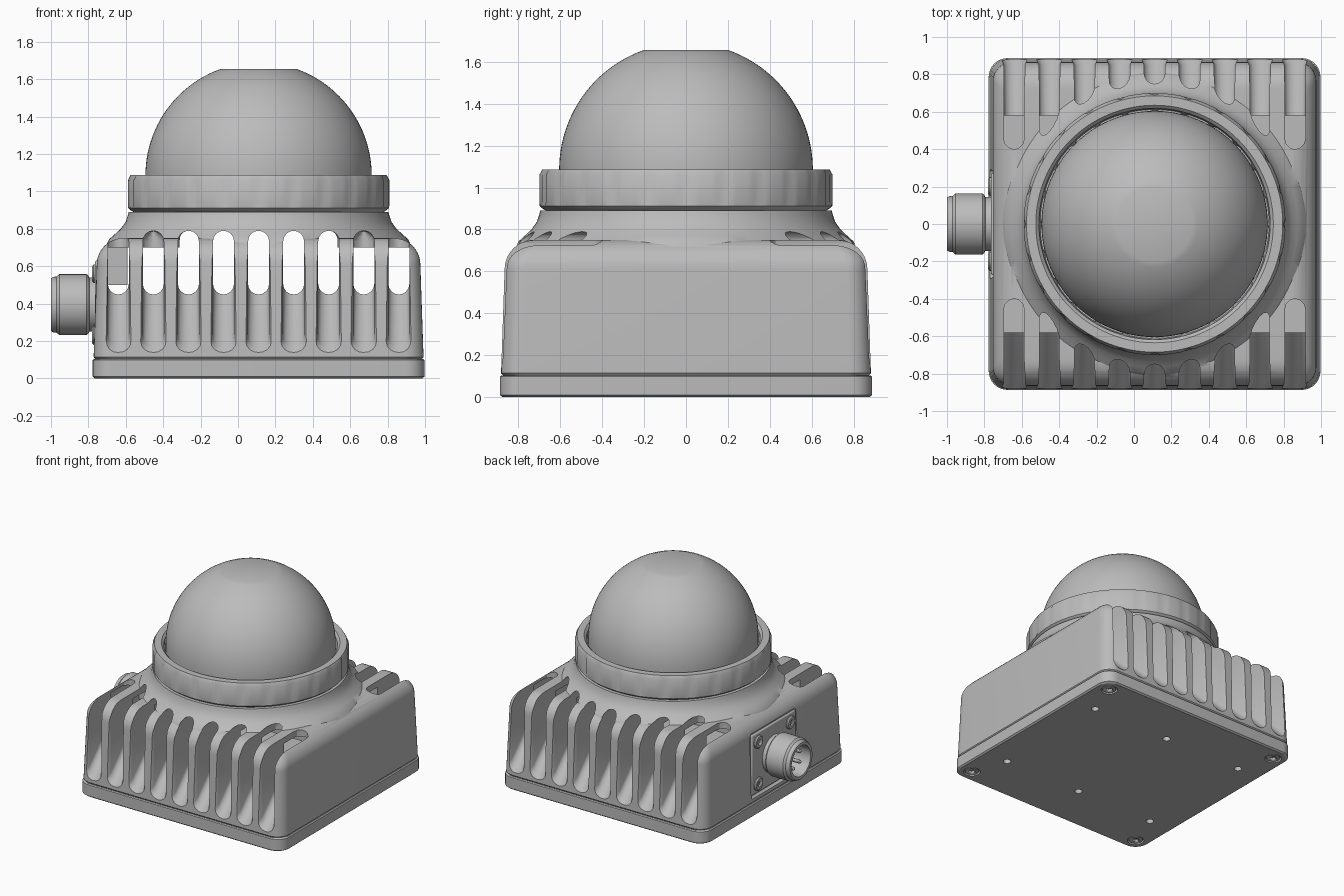
import bpy, bmesh
from math import sin, cos, pi, radians, sqrt
from mathutils import Matrix, Vector

if "Cube" in bpy.data.objects:
    bpy.data.objects.remove(bpy.data.objects["Cube"])

CX = 0.11          # housing centre
CONN_Z = 0.395     # connector axis height

grey = bpy.data.materials.new("plain_grey")
grey.use_nodes = True
grey.diffuse_color = (0.5, 0.5, 0.5, 1)
grey.node_tree.nodes["Principled BSDF"].inputs["Base Color"].default_value = (0.5, 0.5, 0.5, 1)


def finish(name, bm, angle=30):
    bmesh.ops.recalc_face_normals(bm, faces=bm.faces)
    mesh = bpy.data.meshes.new(name)
    bm.to_mesh(mesh)
    bm.free()
    mesh.materials.append(grey)
    ob = bpy.data.objects.new(name, mesh)
    bpy.context.collection.objects.link(ob)
    smooth(ob, angle)
    return ob


def smooth(ob, angle=30):
    bpy.ops.object.select_all(action='DESELECT')
    ob.select_set(True)
    bpy.context.view_layer.objects.active = ob
    bpy.ops.object.shade_smooth_by_angle(angle=radians(angle))


def loft(name, rings):
    """Skin equal-sized point rings and cap both ends."""
    bm = bmesh.new()
    rows = [[bm.verts.new(p) for p in ring] for ring in rings]
    n = len(rows[0])
    for a, b in zip(rows, rows[1:]):
        for i in range(n):
            j = (i + 1) % n
            bm.faces.new((a[i], a[j], b[j], b[i]))
    bm.faces.new(rows[0])
    bm.faces.new(rows[-1])
    return finish(name, bm)


def revolve(name, profile, at=(CX, 0, 0), axis='Z', n=96, radius=lambda r, z, i: r):
    """Turn a (radius, height) profile; axis 'X' points the height along -x."""
    rot = Matrix.Rotation(-pi / 2, 3, 'Y') if axis == 'X' else Matrix.Identity(3)
    rings = []
    for r, z in profile:
        ring = []
        for i in range(n):
            q, a = radius(r, z, i), 2 * pi * i / n
            ring.append(rot @ Vector((q * cos(a), q * sin(a), z)) + Vector(at))
        rings.append(ring)
    return loft(name, rings)


def rounded_square(half, z, r=0.1, seg=8):
    ring = []
    for k, (sx, sy) in enumerate(((1, 1), (-1, 1), (-1, -1), (1, -1))):
        for i in range(seg + 1):
            a = pi / 2 * (k + i / seg)
            ring.append((CX + sx * (half - r) + r * cos(a), sy * (half - r) + r * sin(a), z))
    return ring


def box(name, lo, hi, bevel=0.0):
    bm = bmesh.new()
    bmesh.ops.create_cube(bm, size=1)
    for v in bm.verts:
        v.co = [(l + h) / 2 + c * (h - l) for l, h, c in zip(lo, hi, v.co)]
    if bevel:
        bmesh.ops.bevel(bm, geom=bm.edges[:], offset=bevel, segments=3, affect='EDGES', profile=0.5)
    return finish(name, bm)


def combine(target, tool, op='DIFFERENCE'):
    mod = target.modifiers.new("cut", 'BOOLEAN')
    mod.operation, mod.object, mod.solver = op, tool, 'EXACT'
    bpy.context.view_layer.objects.active = target
    bpy.ops.object.modifier_apply(modifier=mod.name)
    bpy.data.objects.remove(tool)


def slot(dx, side, w=0.056, top=0.79):
    """Cooling slot: rounded top and bottom, floor rising inward, rounded inner end."""
    steps = [(0.95, 0.075), (0.885, 0.07), (0.85, w), (0.456, w), (0.428, w * 0.87),
             (0.408, w * 0.5), (0.401, w * 0.15)]
    rings = []
    for y, h in steps:
        floor = 0.135 + (0.885 - y) * 1.03
        ring = []
        for i in range(18):
            upper = i < 9
            a = pi * (i if upper else i - 1) / 8
            zc = top - w if upper else min(floor + w, top - w - 0.01)
            ring.append((CX + dx + h * cos(a), side * y, zc + w * sin(a)))
        rings.append(ring)
    return loft("slot_cutter", rings)


# Base plate with mounting holes and corner screw seats
base = loft("base_plate", [rounded_square(h, z) for h, z in
                           ((0.875, 0), (0.887, 0.01), (0.887, 0.098), (0.88, 0.104))])
for x in (-0.68, 0, 0.68):
    for y in (-0.5, 0.5):
        combine(base, revolve("hole_cutter", ((0.028, -0.05), (0.028, 0.06)), (CX + x, y, 0), n=24))
for sx in (-1, 1):
    for sy in (-1, 1):
        spot = (CX + sx * 0.78, sy * 0.78, 0)
        combine(base, revolve("seat_cutter", ((0.06, -0.05), (0.06, 0.02)), spot, n=32))
        screw = revolve("base_screw", ((0.05, 0.004), (0.05, 0.03)), spot, n=32)
        combine(screw, revolve("socket_cutter", ((0.024, -0.02), (0.024, 0.02)), spot, n=6))
smooth(base)

# Finned hollow housing: tapered box, rounded shoulder, flared neck
arc = [(0.725 + 0.14 * cos(a), 0.61 + 0.14 * sin(a)) for a in [pi / 20 * i for i in range(11)]]
housing = loft("housing", [rounded_square(h, z) for h, z in [(0.87, 0.1), (0.882, 0.115)] + arc])
flare = ((0.78, 0.5), (0.82, 0.7), (0.80, 0.744), (0.765, 0.775), (0.735, 0.803), (0.712, 0.835),
         (0.70, 0.87), (0.695, 0.89))
combine(housing, revolve("neck", flare), 'UNION')
combine(housing, box("cavity_cutter", (CX - 0.83, -0.58, 0.05), (CX + 0.83, 0.58, 0.7)))
combine(housing, revolve("neck_cutter", ((0.6, 0.6), (0.6, 0.86))))
for k in range(-4, 5):
    for side in (-1, 1):
        combine(housing, slot(k * 0.1875, side))
combine(housing, box("pocket_cutter", (-1, -0.29, 0.14), (-0.748, 0.29, 0.65), 0.02))
smooth(housing)

# Clamp ring with shallow grip grooves
grip = lambda r, z, i: r - 0.01 if i % 6 == 0 and 0.92 < z < 1.07 else r
revolve("clamp_ring", ((0.66, 0.885), (0.685, 0.9), (0.698, 0.912), (0.7, 0.93), (0.7, 1.06),
                       (0.685, 1.087), (0.635, 1.087), (0.618, 1.07), (0.612, 1.0)),
        n=144, radius=grip)

# Dome with flattened crown
dome_arc = [(0.605 * cos(a), 1.085 + 0.605 * sin(a)) for a in [radians(70.5) * i / 24 for i in range(25)]]
revolve("dome", [(0.605, 0.98)] + dome_arc)

# Side connector: flange, screws, hollow barrel and pins
box("connector_flange", (-0.765, -0.27, 0.16), (-0.73, 0.27, 0.63), 0.008)
box("connector_inner_block", (-0.72, -0.2, 0.5), (-0.59, 0.2, 0.7))
axis = (0, 0, CONN_Z)
barrel = revolve("connector_barrel", ((0.145, 0.74), (0.145, 0.795), (0.155, 0.8), (0.163, 0.81),
                                      (0.163, 0.955), (0.15, 0.97), (0.148, 0.99), (0.14, 1.0)),
                 axis, 'X', 64)
combine(barrel, revolve("bore_cutter", ((0.118, 0.85), (0.118, 1.1)), axis, 'X', 48))
smooth(barrel)
for i in range(5):
    a = 2 * pi * i / 5
    revolve("connector_pin", ((0.014, 0.84), (0.014, 0.95), (0.006, 0.96)),
            (0, 0.07 * cos(a), CONN_Z + 0.07 * sin(a)), 'X', 12)
for sy in (-1, 1):
    for sz in (-1, 1):
        spot = (0, sy * 0.2, CONN_Z + sz * 0.165)
        screw = revolve("flange_screw", ((0.05, 0.75), (0.05, 0.772), (0.042, 0.78)), spot, 'X', 24)
        combine(screw, revolve("socket_cutter", ((0.022, 0.768), (0.022, 0.8)), spot, 'X', 6))
